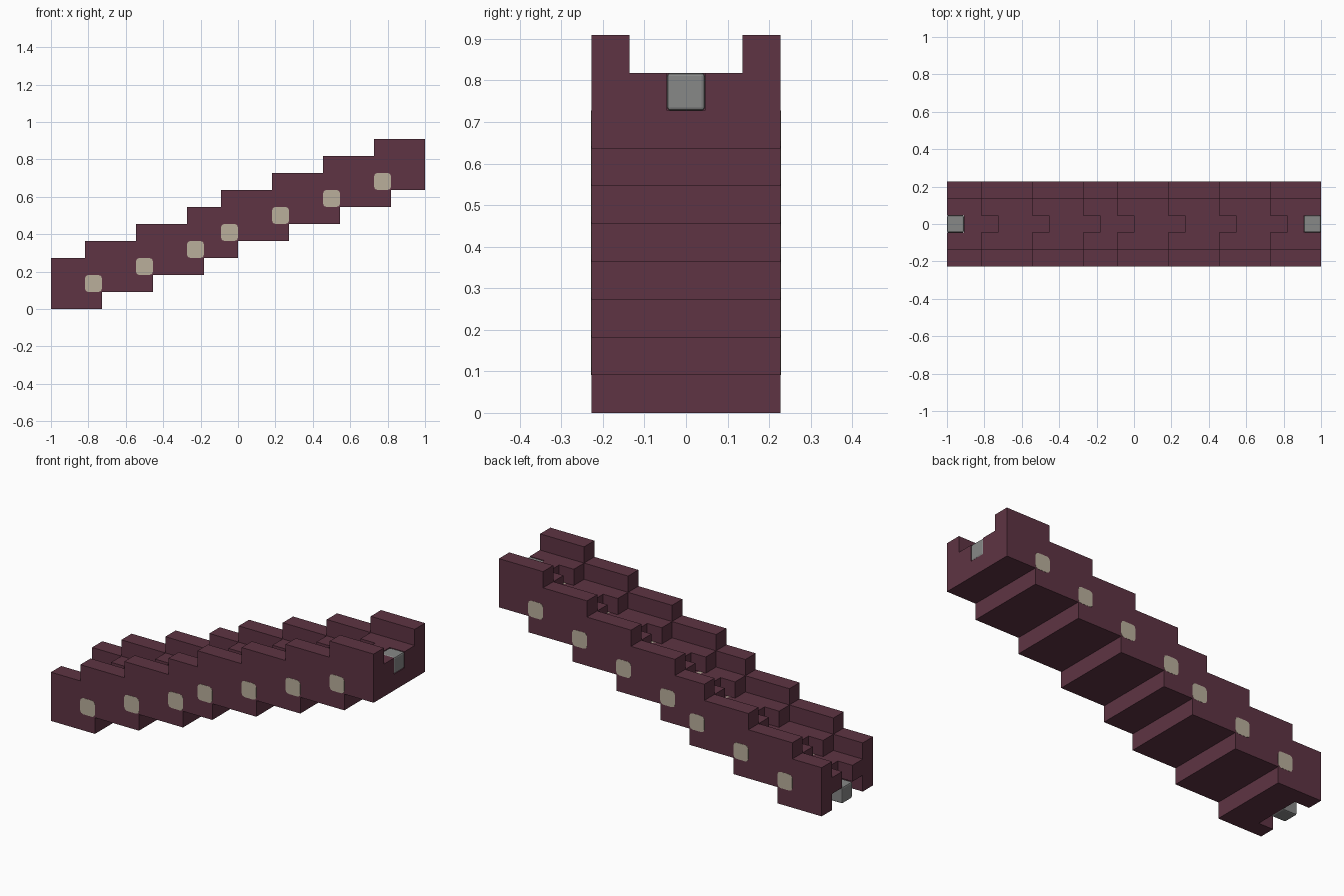
import bpy
import bmesh

U = 1 / 11  # one module of the design

cube = bpy.data.objects.get("Cube")
if cube:
    bpy.data.objects.remove(cube)


def material(name, rgb):
    mat = bpy.data.materials.new(name)
    mat.use_nodes = True
    mat.diffuse_color = (*rgb, 1)
    mat.node_tree.nodes["Principled BSDF"].inputs["Base Color"].default_value = (*rgb, 1)
    return mat


maroon = material("maroon", (0.112, 0.034, 0.056))
cream = material("cream", (0.49, 0.43, 0.33))
grey = material("grey", (0.242, 0.246, 0.244))


def extrude_profile(bm, outline, x0, x1):
    """Extrude a closed (y, z) outline along x, in modules."""
    ends = [[bm.verts.new(((x - 11) * U, y * U, z * U)) for y, z in outline]
            for x in (x0, x1)]
    bm.faces.new(ends[0])
    bm.faces.new(ends[1][::-1])
    n = len(outline)
    for i in range(n):
        j = (i + 1) % n
        bm.faces.new((ends[0][i], ends[1][i], ends[1][j], ends[0][j]))


def mirrored(half, z):
    """Complete a half outline across y = 0 and raise it to height z."""
    full = half + [(-y, h) for y, h in reversed(half)]
    return [(y, h + z) for y, h in full]


def rect(y0, y1, z0, z1):
    return [(y0, z0), (y1, z0), (y1, z1), (y0, z1)]


def finish(bm, name, mat):
    bmesh.ops.recalc_face_normals(bm, faces=bm.faces)
    mesh = bpy.data.meshes.new(name)
    bm.to_mesh(mesh)
    bm.free()
    mesh.materials.append(mat)
    obj = bpy.data.objects.new(name, mesh)
    bpy.context.collection.objects.link(obj)
    return obj


def block(name, mat, center, size, radius, axis=None):
    """Box with rounded edges, either all or only those along one axis."""
    bm = bmesh.new()
    bmesh.ops.create_cube(bm, size=1)
    for v in bm.verts:
        v.co = [c + p * s for c, p, s in zip(center, v.co, size)]
    edges = [e for e in bm.edges if axis is None or
             abs(e.verts[0].co[axis] - e.verts[1].co[axis]) > 0.001]
    bmesh.ops.bevel(bm, geom=edges, offset=radius, segments=2,
                    profile=0.5, affect='EDGES')
    return finish(bm, name, mat)


# Half outlines of the channel, the tongue and the open socket
channel = [(2.5, 0), (2.5, 3), (1.5, 3), (1.5, 2)]
tongue = [(2.5, 0), (2.5, 1), (1.5, 1), (1.5, 2)]
socket = channel + [(0.5, 2), (0.5, 1)]

# Interlocking links, each one module above the last
starts = [0, 2, 5, 8, 10, 13, 16, 19]
ends = [s + 1 for s in starts[1:]] + [22]
for i, (start, end) in enumerate(zip(starts, ends)):
    bm = bmesh.new()
    for side in (-1, 1):
        # fork walls and the shelves between them
        extrude_profile(bm, [(y * side, z + i) for y, z in rect(1.5, 2.5, 0, 3)],
                        start, start + 1)
        extrude_profile(bm, [(y * side, z + i) for y, z in rect(0.5, 1.5, 1, 2)],
                        start, start + 1)
    extrude_profile(bm, mirrored(channel, i), start + 1, end - 1)
    last = i == len(starts) - 1
    extrude_profile(bm, mirrored(socket if last else tongue, i), end - 1, end)
    finish(bm, f"link_{i + 1}", maroon)

    # hinge pin through the overlap with the next link
    if not last:
        block(f"hinge_pin_{i + 1}", cream,
              ((end - 11.5) * U, 0, (i + 1.5) * U),
              (U, 5 * U + 0.002, U), 0.018, axis=1)

# Free connectors at both ends of the chain
for name, x, z in (("lower_connector", -10.5, 0.5), ("upper_connector", 10.5, 8.5)):
    block(name, grey, (x * U, 0, z * U), (U, U, U), 0.008)
